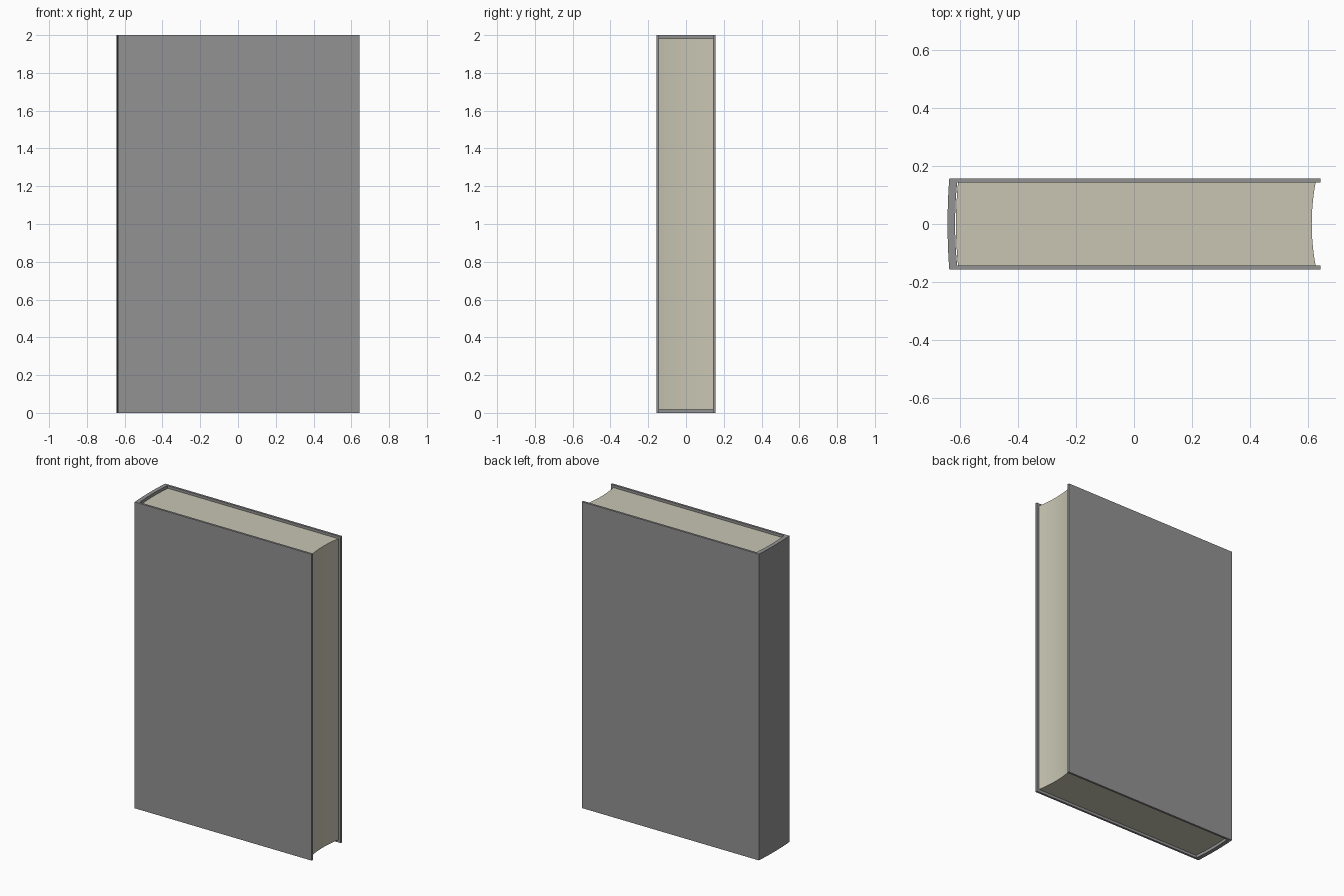
import bpy, bmesh

if "Cube" in bpy.data.objects:
    bpy.data.objects.remove(bpy.data.objects["Cube"])


def material(name, rgb):
    mat = bpy.data.materials.new(name)
    mat.diffuse_color = (*rgb, 1.0)
    mat.use_nodes = True
    mat.node_tree.nodes["Principled BSDF"].inputs["Base Color"].default_value = mat.diffuse_color
    return mat


def arc(x_end, x_mid, half, n=10):
    """Shallow curve in plan from y=-half to y=+half, bulging to x_mid at y=0."""
    pts = []
    for i in range(n + 1):
        t = 2 * i / n - 1
        pts.append((x_mid + (x_end - x_mid) * t * t, half * t))
    return pts


def prism(name, outline, z0, z1, mat):
    """Extrude a plan outline vertically."""
    bm = bmesh.new()
    face = bm.faces.new([bm.verts.new((x, y, z0)) for x, y in outline])
    ext = bmesh.ops.extrude_face_region(bm, geom=[face])
    verts = [v for v in ext["geom"] if isinstance(v, bmesh.types.BMVert)]
    bmesh.ops.translate(bm, verts=verts, vec=(0, 0, z1 - z0))
    bmesh.ops.recalc_face_normals(bm, faces=bm.faces[:])
    # Split the end caps cleanly, as the cover outline is concave
    bmesh.ops.triangulate(bm, faces=[f for f in bm.faces if len(f.verts) > 4])
    mesh = bpy.data.meshes.new(name)
    bm.to_mesh(mesh)
    bm.free()
    mesh.materials.append(mat)
    obj = bpy.data.objects.new(name, mesh)
    bpy.context.collection.objects.link(obj)
    return obj


grey = material("cover grey", (0.29, 0.29, 0.29))
cream = material("paper cream", (0.58, 0.56, 0.45))

OUT, INN, EDGE = 0.157, 0.143, 0.642   # cover half thicknesses and fore edge

# Hard cover: two boards joined by a rounded spine, as one U-shaped outline
outer = arc(-0.636, -0.642, OUT)
inner = arc(-0.609, -0.616, INN)
cover = outer + [(EDGE, OUT), (EDGE, INN)] + inner[::-1] + [(EDGE, -INN), (EDGE, -OUT)]
prism("cover", cover, 0.0, 2.0, grey)

# Page block: rounded back, hollow fore edge, set in a little from the cover
back = arc(-0.606, -0.613, INN - 0.0005)
fore = arc(0.625, 0.612, INN - 0.0005)
prism("pages", back + fore[::-1], 0.017, 1.983, cream)
